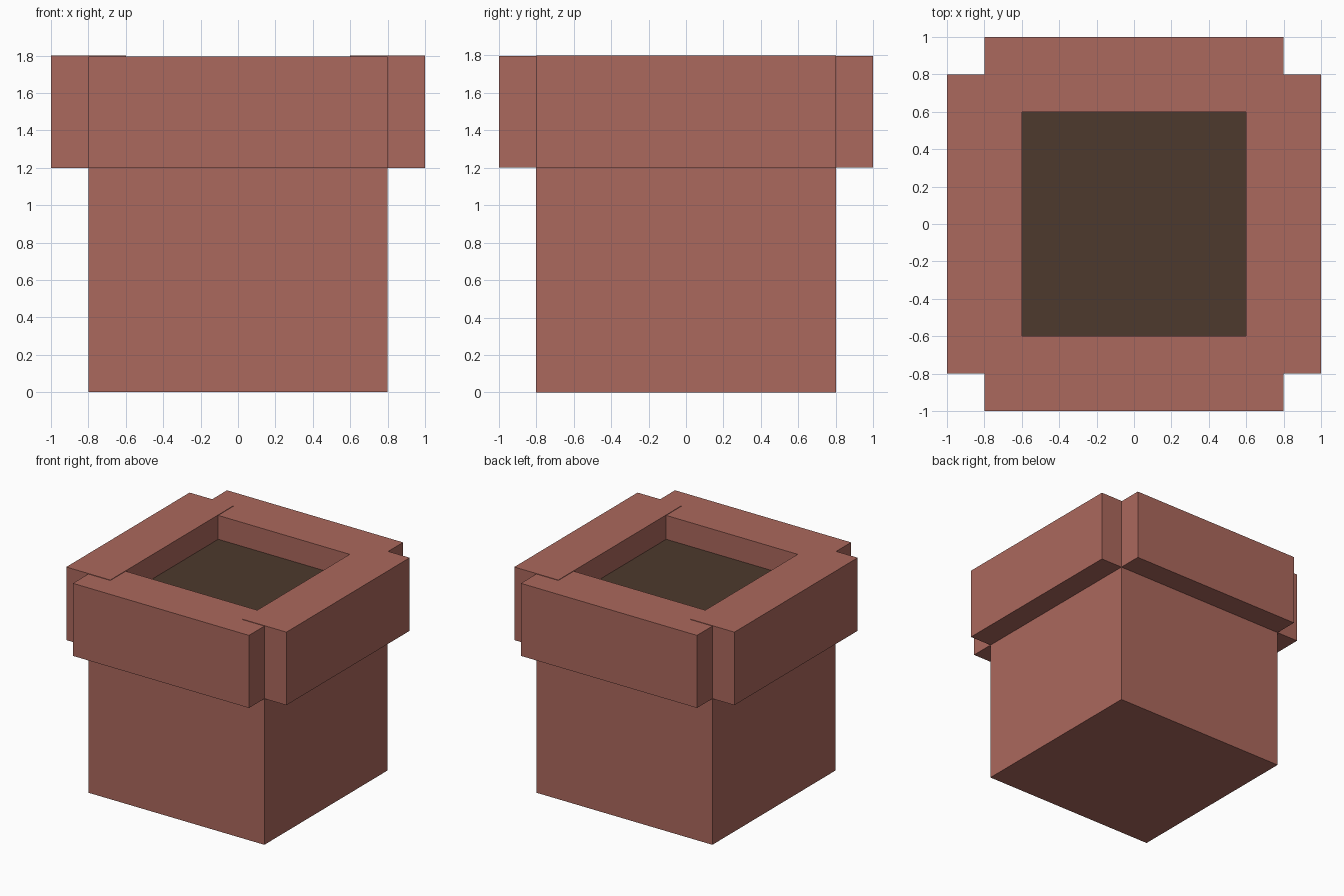
import bpy

if "Cube" in bpy.data.objects:
    bpy.data.objects.remove(bpy.data.objects["Cube"])


def material(name, rgb):
    m = bpy.data.materials.new(name)
    m.diffuse_color = (*rgb, 1.0)
    m.use_nodes = True
    m.node_tree.nodes["Principled BSDF"].inputs["Base Color"].default_value = m.diffuse_color
    return m


def box(name, lo, hi, mat):
    """Axis-aligned box between two corners."""
    centre = [(a + b) / 2 for a, b in zip(lo, hi)]
    bpy.ops.mesh.primitive_cube_add(size=1, location=centre)
    ob = bpy.context.object
    ob.name = name
    ob.scale = [b - a for a, b in zip(lo, hi)]
    bpy.ops.object.transform_apply(location=True, rotation=False, scale=True)
    ob.data.materials.append(mat)
    return ob


terracotta = material("terracotta", (0.41, 0.138, 0.109))
soil_brown = material("soil brown", (0.075, 0.041, 0.026))

# Pot body and the soil filling it
box("pot_body", (-0.8, -0.8, 0), (0.8, 0.8, 1.2), terracotta)
box("soil", (-0.6, -0.6, 1.2), (0.6, 0.6, 1.6), soil_brown)

# Rim: four overlapping bars, the side pair a hair taller
RIM_Z, TOP_Z, STEP = 1.2, 1.8, 0.004
for s, side, end in ((-1, "left", "front"), (1, "right", "back")):
    a, b = sorted((s * 0.6, s * 1.0))
    box(f"rim_{side}", (a, -0.8, RIM_Z), (b, 0.8, TOP_Z), terracotta)
    box(f"rim_{end}", (-0.8, a, RIM_Z), (0.8, b, TOP_Z - STEP), terracotta)
